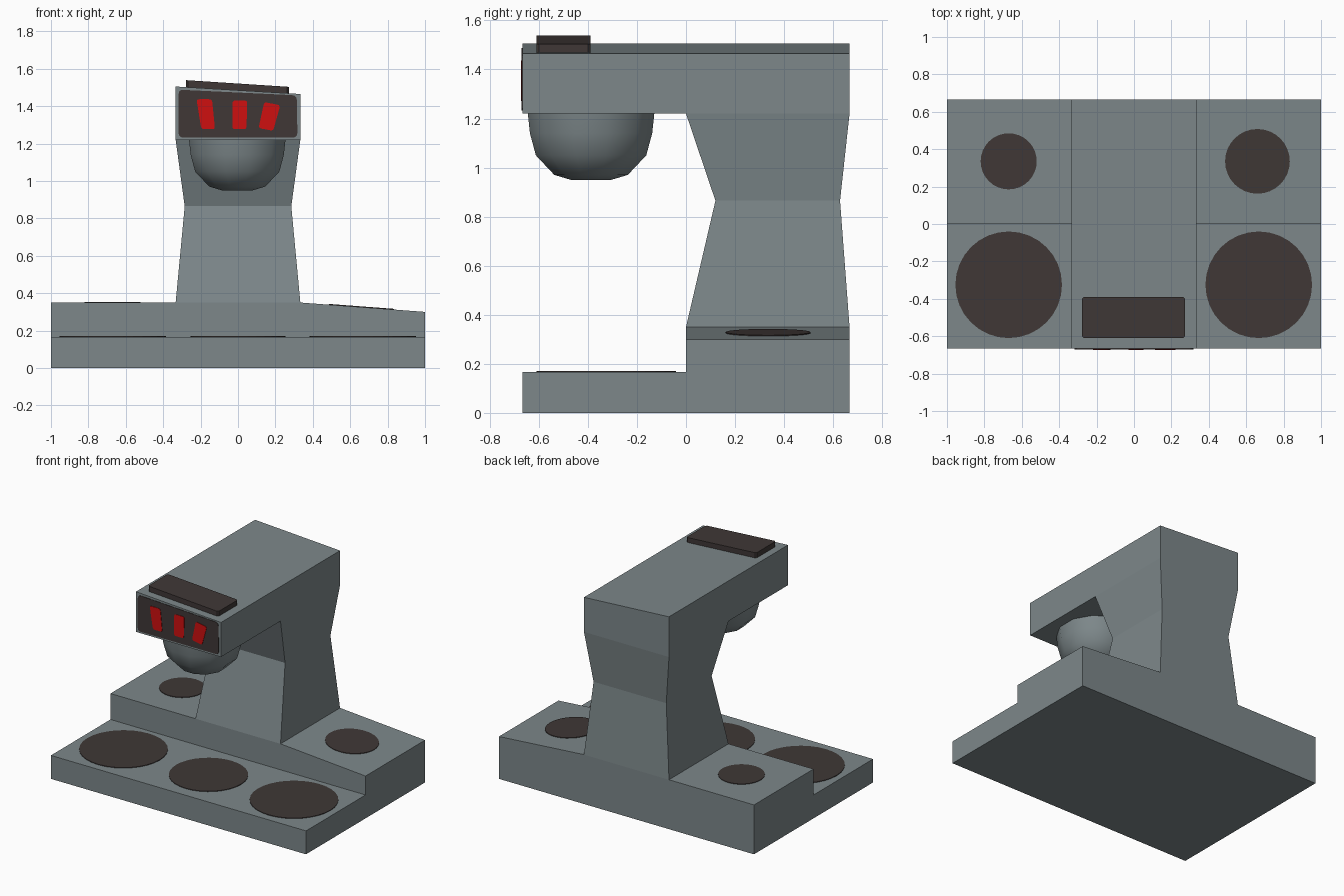
import bpy, bmesh, math
from mathutils import Vector

if "Cube" in bpy.data.objects:
    bpy.data.objects.remove(bpy.data.objects["Cube"])


def material(name, rgb):
    m = bpy.data.materials.new(name)
    m.diffuse_color = (*rgb, 1)
    m.use_nodes = True
    m.node_tree.nodes["Principled BSDF"].inputs["Base Color"].default_value = m.diffuse_color
    return m


GREY = material("slate grey", (0.205, 0.245, 0.255))
DARK = material("dark brown", (0.050, 0.039, 0.037))
RED = material("signal red", (0.62, 0.005, 0.005))


def loft(name, rings, mat, caps=True):
    """Skin a list of equal-length point rings."""
    bm = bmesh.new()
    loops = [[bm.verts.new(p) for p in r] for r in rings]
    n = len(loops[0])
    for a, b in zip(loops, loops[1:]):
        for i in range(n):
            j = (i + 1) % n
            bm.faces.new((a[i], a[j], b[j], b[i]))
    if caps:
        bm.faces.new(loops[0])
        bm.faces.new(loops[-1])
    bmesh.ops.recalc_face_normals(bm, faces=bm.faces)
    me = bpy.data.meshes.new(name)
    bm.to_mesh(me)
    bm.free()
    me.materials.append(mat)
    ob = bpy.data.objects.new(name, me)
    bpy.context.collection.objects.link(ob)
    return ob


def prism(name, pts, offset, mat):
    """Extrude a flat outline along an offset."""
    return loft(name, [pts, [Vector(p) + Vector(offset) for p in pts]], mat)


def rounded(corners, r, steps=3):
    """Round the corners of a 2D outline with quadratic curves."""
    out = []
    n = len(corners)
    for i in range(n):
        p, c, q = (Vector(corners[k % n]) for k in (i - 1, i, i + 1))
        a = c + (p - c).normalized() * r
        b = c + (q - c).normalized() * r
        for s in range(steps + 1):
            t = s / steps
            out.append(a * (1 - t) ** 2 + c * 2 * t * (1 - t) + b * t * t)
    return out


def rect(x, y0, y1, z):
    return [(-x, y0, z), (x, y0, z), (x, y1, z), (-x, y1, z)]


W, D = 1 / 3, 2 / 3

# Stepped base: low front tray and taller rear block with a sloping right wing
prism("front_tray", rect(1, -D, 0, 0), (0, 0, 0.166), GREY)
profile = [(-1, 0), (1, 0), (1, 0.30), (W, 0.35), (-1, 0.35)]
prism("rear_base", [(x, 0, z) for x, z in profile], (0, D, 0), GREY)

# Waisted column
loft("column", [rect(W, 0, D, 0.35), rect(0.285, 0.12, 0.628, 0.865),
                rect(W, 0, D, 1.22)], GREY, caps=False)

# Overhanging head with tilted top
profile = [(-W, 1.22), (W, 1.22), (W, 1.465), (-W, 1.505)]
prism("head", [(x, -D, z) for x, z in profile], (0, 2 * D, 0), GREY)

# Tilted plate on the head
top_plate = rounded([(-0.278, -0.61), (0.272, -0.61), (0.272, -0.39), (-0.278, -0.39)], 0.01, 1)
prism("top_plate", [(p.x, p.y, 1.48 - 0.065 * p.x) for p in top_plate], (0, 0, 0.041), DARK)

# Rounded nozzle below the head
SIDES = 12
nozzle = [[(-0.004 + r * math.cos(math.tau * (i + 0.5) / SIDES),
            -0.387 + r * math.sin(math.tau * (i + 0.5) / SIDES), z) for i in range(SIDES)]
          for r, z in [(0.268, 1.23), (0.258, 1.14), (0.233, 1.05), (0.155, 0.97), (0.085, 0.95)]]
ob = loft("nozzle", nozzle, GREY)
bpy.context.view_layer.objects.active = ob
ob.select_set(True)
bpy.ops.object.shade_smooth_by_angle(angle=math.radians(60))

# Display panel with three red marks
panel = rounded([(-0.318, 1.232), (0.318, 1.232), (0.314, 1.458), (-0.318, 1.488)], 0.025)
prism("display_panel", [(p.x, -D, p.y) for p in panel], (0, -0.003, 0), DARK)
marks = [[(-0.196, 1.277), (-0.123, 1.277), (-0.139, 1.437), (-0.222, 1.437)],
         [(-0.03, 1.277), (0.045, 1.277), (0.05, 1.43), (-0.03, 1.43)],
         [(0.11, 1.283), (0.188, 1.268), (0.226, 1.405), (0.14, 1.422)]]
for k, c in enumerate(marks):
    prism(f"red_mark_{k + 1}", [(p.x, -D - 0.002, p.y) for p in rounded(c, 0.015)],
          (0, -0.004, 0), RED)

# Round pads on the base; the right rear one follows the slope
pads = [(-0.67, -0.325, 0.285), (0, -0.33, 0.255), (0.667, -0.325, 0.285),
        (-0.67, 0.335, 0.15), (0.66, 0.335, 0.173)]
for k, (cx, cy, r) in enumerate(pads):
    ring = []
    for i in range(32):
        a = math.tau * i / 32
        x, y = cx + r * math.cos(a), cy + r * math.sin(a)
        z = 0.166 if cy < 0 else 0.35 - 0.075 * max(0, x - W)
        ring.append((x, y, z))
    prism(f"pad_{k + 1}", ring, (0, 0, 0.004), DARK)
